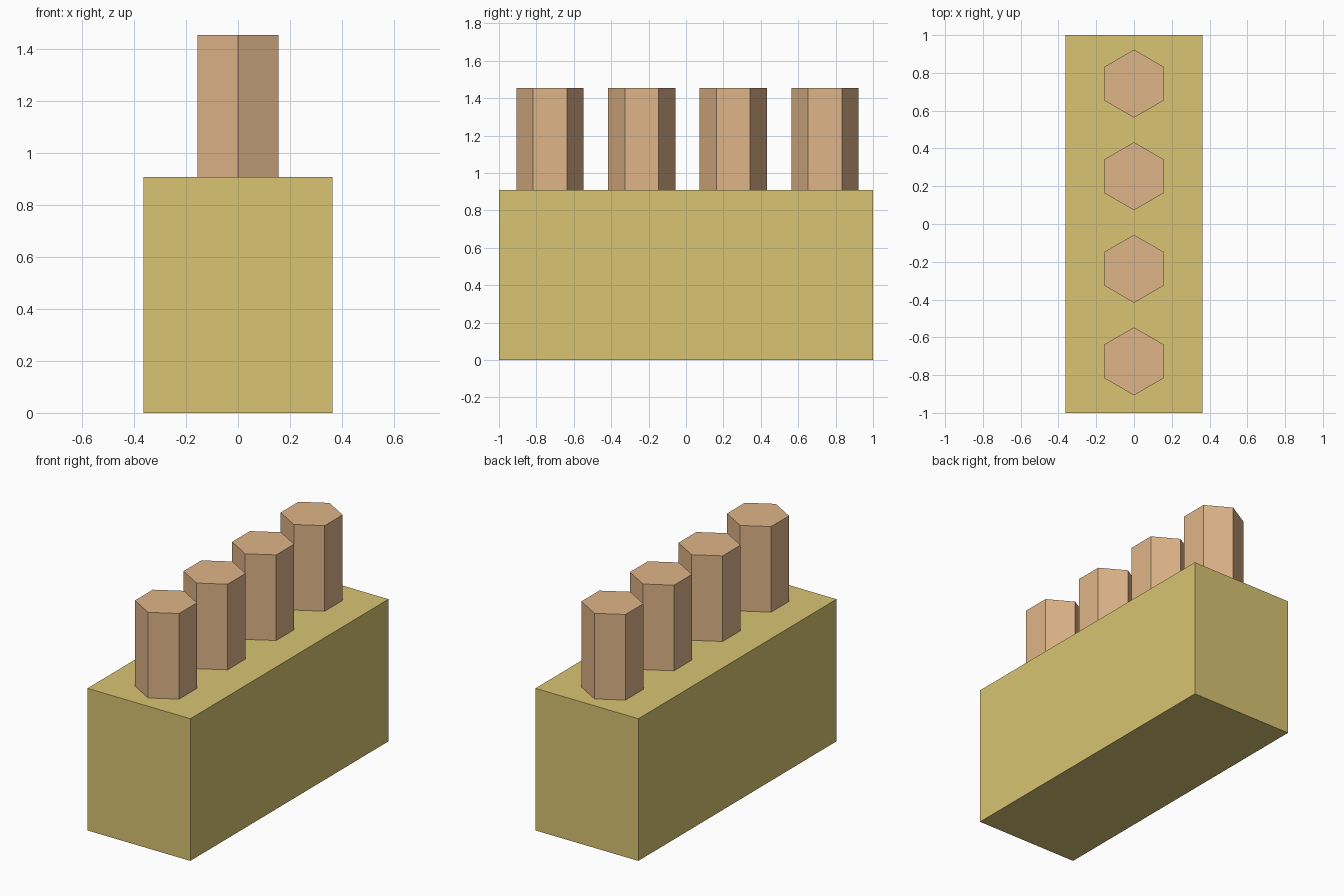
import bpy

if "Cube" in bpy.data.objects:
    bpy.data.objects.remove(bpy.data.objects["Cube"])

BASE_H, TOP = 0.908, 1.455


def colour(obj, name, rgb):
    mat = bpy.data.materials.get(name) or bpy.data.materials.new(name)
    mat.diffuse_color = (*rgb, 1)
    mat.use_nodes = True
    mat.node_tree.nodes["Principled BSDF"].inputs["Base Color"].default_value = mat.diffuse_color
    obj.data.materials.append(mat)


# Solid block
bpy.ops.mesh.primitive_cube_add(size=1, location=(0, 0, BASE_H / 2))
base = bpy.context.object
base.name = "base_block"
base.scale = (0.727, 2, BASE_H)
bpy.ops.object.transform_apply(location=False, rotation=False, scale=True)
colour(base, "yellow", (0.69, 0.55, 0.17))

# Row of hexagonal pegs, corners pointing front and back
for i in range(4):
    bpy.ops.mesh.primitive_cylinder_add(
        vertices=6, radius=0.18, depth=TOP - BASE_H,
        location=(0, -0.727 + 0.49 * i, (TOP + BASE_H) / 2))
    peg = bpy.context.object
    peg.name = f"peg_{i + 1}"
    colour(peg, "tan", (0.74, 0.46, 0.25))
